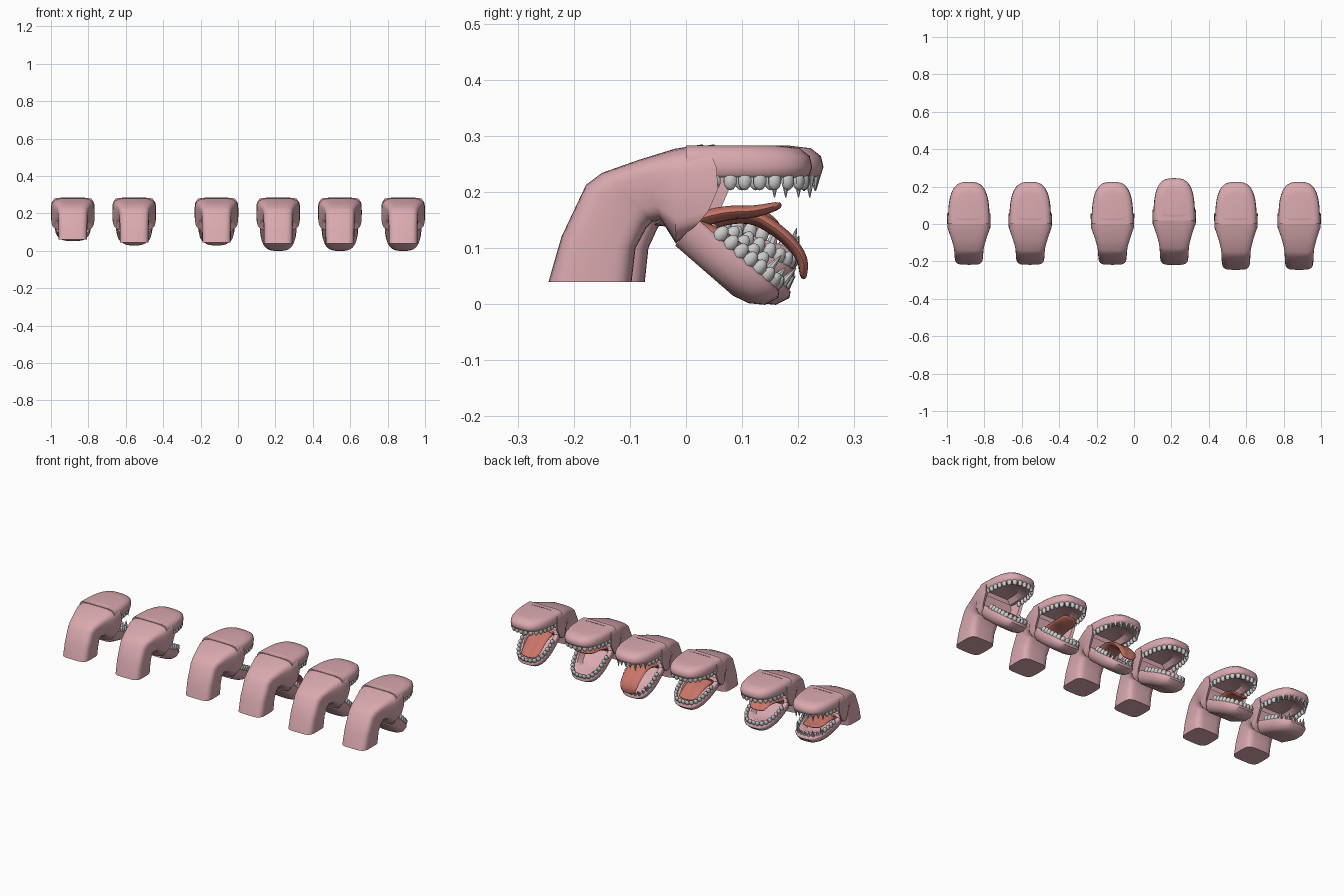
import bpy, bmesh, math
from mathutils import Vector, Matrix

if "Cube" in bpy.data.objects:
    bpy.data.objects.remove(bpy.data.objects["Cube"])


def material(name, col):
    m = bpy.data.materials.new(name)
    m.diffuse_color = (*col, 1)
    m.use_nodes = True
    m.node_tree.nodes["Principled BSDF"].inputs["Base Color"].default_value = m.diffuse_color
    return m


SKIN = material("skin", (0.70, 0.40, 0.43))
RED = material("tongue_red", (0.58, 0.18, 0.14))


def finish(bm, name, mat, matrix, angle=40):
    bmesh.ops.recalc_face_normals(bm, faces=bm.faces)
    me = bpy.data.meshes.new(name)
    bm.to_mesh(me)
    bm.free()
    me.shade_smooth()
    me.set_sharp_from_angle(angle=math.radians(angle))
    ob = bpy.data.objects.new(name, me)
    bpy.context.collection.objects.link(ob)
    ob.matrix_world = matrix
    if mat:
        me.materials.append(mat)
    return ob


def loft(rings):
    """Skin a list of closed rings and cap both ends."""
    bm = bmesh.new()
    vs = [[bm.verts.new(p) for p in r] for r in rings]
    n = len(vs[0])
    for a, b in zip(vs, vs[1:]):
        for i in range(n):
            bm.faces.new((a[i], a[(i + 1) % n], b[(i + 1) % n], b[i]))
    bm.faces.new(vs[0])
    bm.faces.new(vs[-1])
    return bm


def spow(v, e):
    return math.copysign(abs(v) ** e, v)


def section(top, bot, hw, bulge=0, s=1, dy=0, n=32, e=0.45):
    """Rounded-box section between a top and a bottom point (y, z)."""
    t, b = Vector((0, *top)), Vector((0, *bot))
    mid, half = (t + b) / 2, (t - b) / 2
    out = []
    for i in range(n):
        a = 2 * math.pi * i / n
        u, v = spow(math.cos(a), e), spow(math.sin(a), e)
        p = mid + half * v * s + Vector((u * hw * s, 0, 0))
        p.y += bulge * (1 - v * v) + dy
        out.append(p)
    return out


def arch(w, l, s=1, z=0, n=28):
    """U-shaped jaw outline, open side at y = 0."""
    return [Vector((w * s * spow(math.cos(a), 2 / 3), l * s * abs(math.sin(a)) ** (2 / 3), z))
            for a in (math.pi * i / n for i in range(n + 1))]


def neck(M, by, bz):
    secs = [((-.245 + by, .04 + bz), (-.097 + by * .6, .04 + bz), .076),
            ((-.222 + by * .8, .12 + bz * .5), (-.09 + by * .5, .10), .077),
            ((-.178 + by * .5, .213), (-.07, .137), .079),
            ((-.15 + by * .3, .234), (-.06, .147), .082),
            ((-.085, .257), (-.043, .148), .096),
            ((-.02, .277), (-.018, .108), .115)]
    rings = [section(*s) for s in secs]
    rim = ((.03, .285), (.0, .125), .117, .042)
    rings.append(section(*rim))
    # open mouth end folding inward to a throat
    rings += [section(*rim, s=.88, dy=-.004), section(*rim, s=.8, dy=-.06)]
    return finish(loft(rings), "neck", SKIN, M)


def jaw(name, M, w, l, prof):
    return finish(loft([arch(w, l, s, z) for z, s in prof]), name, SKIN, M, 50)


def teeth(name, M, w, l, z, up, fangs, count=17):
    bm = bmesh.new()
    pts = [p for p in arch(w, l, .91, z, 300) if p.y > .035]
    d = [0]
    for a, b in zip(pts, pts[1:]):
        d.append(d[-1] + (b - a).length)
    for k in range(count):
        target = d[-1] * (k + .5) / count
        i = min(range(len(d)), key=lambda j: abs(d[j] - target))
        t = pts[min(i + 1, len(pts) - 1)] - pts[max(i - 1, 0)]
        P = Matrix.Translation(pts[i]) @ Matrix.Rotation(math.atan2(t.y, t.x), 4, 'Z')
        off = abs(k - count // 2)
        if fangs and off < 5:
            h = .042 if off in (2, 4) else .03
            S = Matrix.Diagonal((1, .9, up, 1)) @ Matrix.Translation((0, 0, h / 2 - .006))
            bmesh.ops.create_cone(bm, cap_ends=True, segments=8, radius1=.011,
                                  radius2=.001, depth=h, matrix=P @ S)
        else:
            S = Matrix.Translation((0, 0, up * .006)) @ Matrix.Diagonal((.0125, .010, .017, 1))
            bmesh.ops.create_uvsphere(bm, u_segments=10, v_segments=7, radius=1, matrix=P @ S)
    return finish(bm, name, None, M)


def tongue(M, path):
    # smooth the path, then sweep a flat grooved oval along it
    pts = [Vector((0, *p)) for p in path]
    for _ in range(2):
        q = [pts[0]]
        for a, b in zip(pts, pts[1:]):
            q += [a.lerp(b, .25), a.lerp(b, .75)]
        pts = q + [pts[-1]]
    rings, n = [], len(pts)
    for i, p in enumerate(pts):
        t = (pts[min(i + 1, n - 1)] - pts[max(i - 1, 0)]).normalized()
        up = Vector((1, 0, 0)).cross(t)
        f = i / (n - 1)
        taper = max(.22, math.sqrt(max(0, 1 - f ** 5)))
        w, h = .058 * taper, .013 * (1.3 - .5 * f) * taper
        ring = []
        for k in range(20):
            a = 2 * math.pi * k / 20
            c, s = math.cos(a), math.sin(a)
            groove = .006 * math.exp(-(c / .3) ** 2) * taper if s > 0 else 0
            ring.append(p + Vector((c * w, 0, 0)) + up * (s * h - groove))
        rings.append(ring)
    return finish(loft(rings), "tongue", RED, M, 60)


UPPER = [(.283, .72), (.278, .9), (.264, .98), (.245, 1), (.23, .98), (.226, .94), (.227, .76), (.252, .6)]
LOWER = [(-.06, .68), (-.052, .83), (-.035, .95), (-.01, 1), (0, .97), (.002, .93), (0, .76), (-.028, .62)]

# x, y shift, neck base shift (y, z), jaw angle, fangs, tongue path
HEADS = [
    (-.883, 0, .027, .02, 17, True, [(.0, .14), (.07, .14), (.12, .13), (.16, .135)]),
    (-.555, 0, .027, .005, 27, False, [(.0, .145), (.08, .165), (.13, .165), (.165, .14)]),
    (-.115, 0, .027, .005, 27, False, [(.0, .135), (.08, .125), (.13, .10), (.17, .085)]),
    (.215, .02, .006, 0, 41, True, [(.0, .145), (.09, .165), (.15, .13), (.19, .085), (.19, .045)]),
    (.545, 0, 0, 0, 41, False, [(.0, .145), (.07, .165), (.12, .165), (.17, .178)]),
    (.883, 0, 0, 0, 41, False, [(.0, .145), (.07, .12), (.12, .075), (.155, .05)]),
]

for x, dy, by, bz, ang, fangs, path in HEADS:
    M = Matrix.Translation((x, dy, 0))
    L = M @ Matrix.Translation((0, .02, .15)) @ Matrix.Rotation(-math.radians(ang), 4, 'X')
    neck(M, by, bz)
    jaw("upper_jaw", M, .111, .225, UPPER)
    teeth("upper_teeth", M, .111, .232, .226, -1, fangs)
    jaw("lower_jaw", L, .098, .2, LOWER)
    teeth("lower_teeth", L, .098, .2, .002, 1, fangs)
    tongue(M, path)
